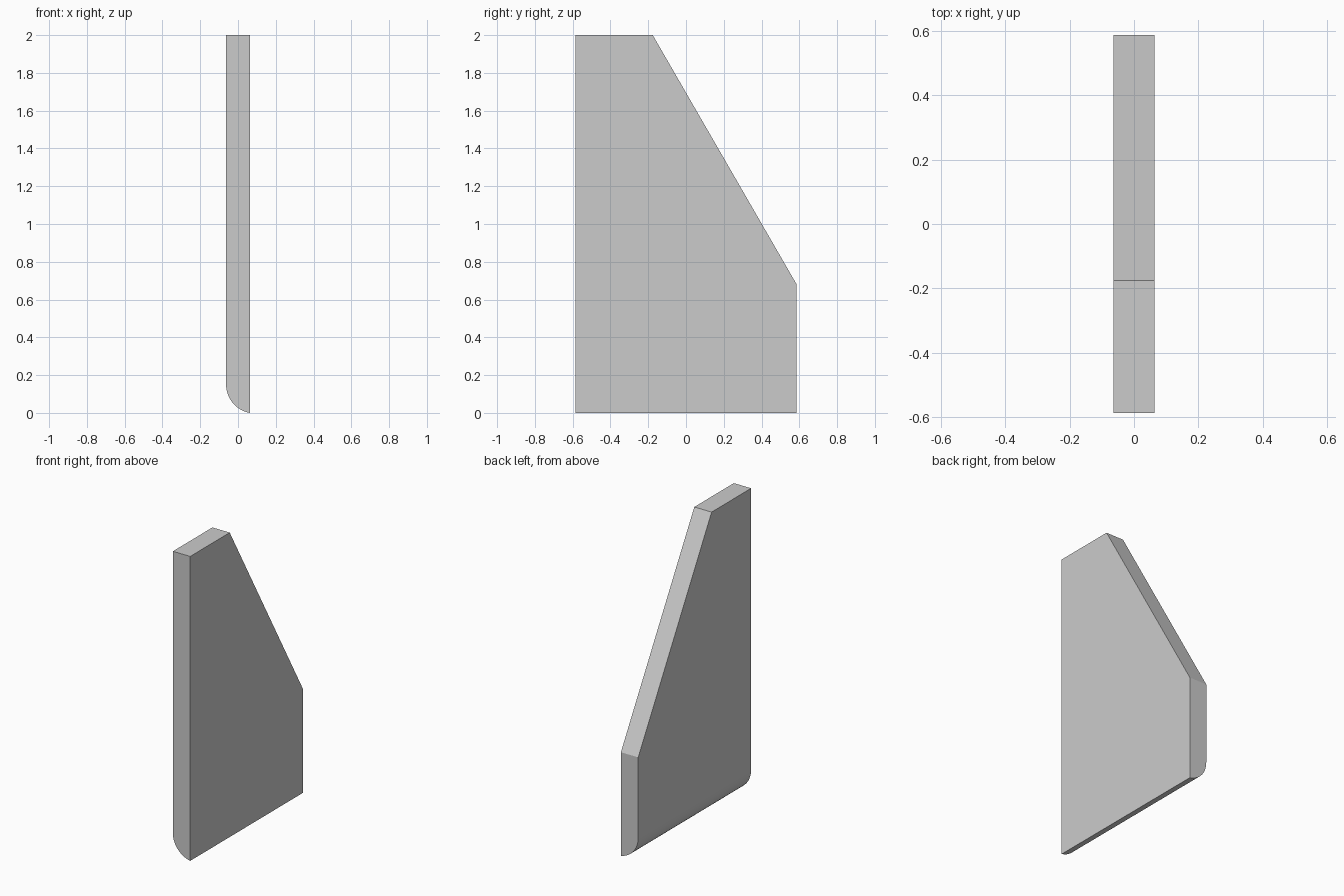
import bpy, bmesh, math
from mathutils import Vector

if "Cube" in bpy.data.objects:
    bpy.data.objects.remove(bpy.data.objects["Cube"])

HALF_X, HALF_Y, HEIGHT = 0.063, 0.586, 2.0
RADIUS, STEPS = 0.152, 16

# Cross-section: thin slab with a rounded lower edge on the -x side
centre_x = RADIUS - HALF_X
end_angle = math.acos((HALF_X - centre_x) / RADIUS)
centre_z = RADIUS * math.sin(end_angle)
profile = [(HALF_X, HEIGHT), (-HALF_X, HEIGHT)]
for i in range(STEPS + 1):
    a = math.pi + (math.pi - end_angle) * i / STEPS
    profile.append((centre_x + RADIUS * math.cos(a), centre_z + RADIUS * math.sin(a)))

# Extrude the section from front to back
bm = bmesh.new()
face = bm.faces.new([bm.verts.new((x, -HALF_Y, z)) for x, z in profile])
ext = bmesh.ops.extrude_face_region(bm, geom=[face])
verts = [g for g in ext["geom"] if isinstance(g, bmesh.types.BMVert)]
bmesh.ops.translate(bm, verts=verts, vec=(0, 2 * HALF_Y, 0))

# Slice off the upper back corner
top, low = Vector((0, -0.176, HEIGHT)), Vector((0, HALF_Y, 0.68))
d = low - top
cut = bmesh.ops.bisect_plane(bm, geom=bm.verts[:] + bm.edges[:] + bm.faces[:],
                             plane_co=top, plane_no=Vector((0, -d.z, d.y)), clear_outer=True)
edges = [g for g in cut["geom_cut"] if isinstance(g, bmesh.types.BMEdge)]
bmesh.ops.contextual_create(bm, geom=edges)
bmesh.ops.recalc_face_normals(bm, faces=bm.faces[:])

mesh = bpy.data.meshes.new("side_panel")
bm.to_mesh(mesh)
bm.free()
panel = bpy.data.objects.new("side_panel", mesh)
bpy.context.collection.objects.link(panel)

# Smooth the rounded edge, keep the corners crisp
bpy.context.view_layer.objects.active = panel
panel.select_set(True)
bpy.ops.object.shade_smooth_by_angle(angle=math.radians(25))
